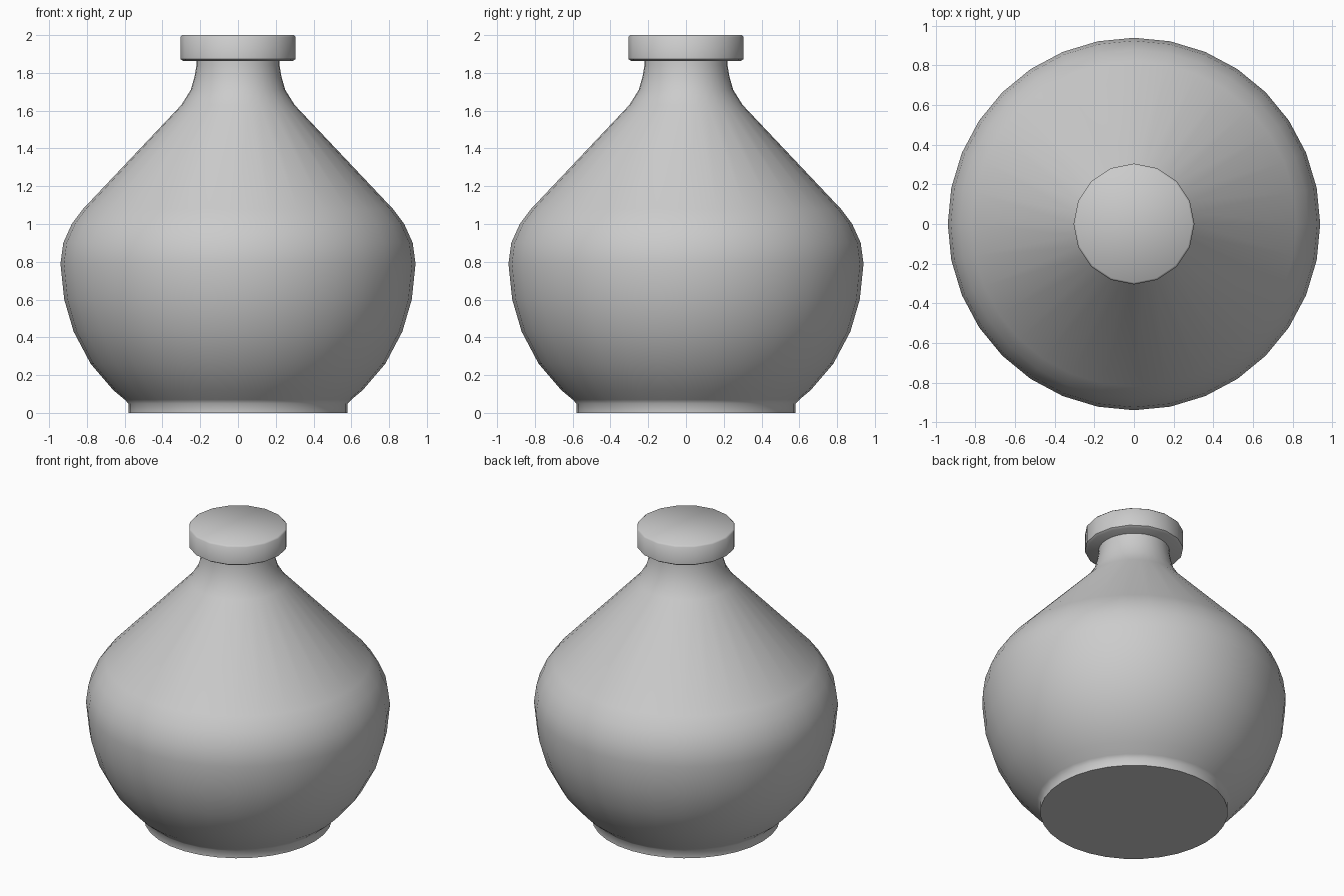
import bpy
import bmesh
from math import cos, sin, pi, radians

cube = bpy.data.objects.get("Cube")
if cube:
    bpy.data.objects.remove(cube, do_unlink=True)

grey = bpy.data.materials.new("plain grey")
grey.use_nodes = True
color = (0.6, 0.6, 0.6, 1)
grey.diffuse_color = color
grey.node_tree.nodes["Principled BSDF"].inputs["Base Color"].default_value = color


def lathe(name, profile, sides):
    """Spin a (radius, height) profile around z and close both ends."""
    bm = bmesh.new()
    rings = [[bm.verts.new((r * cos(2 * pi * i / sides), r * sin(2 * pi * i / sides), z))
              for i in range(sides)] for r, z in profile]
    for low, high in zip(rings, rings[1:]):
        for i in range(sides):
            j = (i + 1) % sides
            bm.faces.new((low[i], low[j], high[j], high[i]))
    bm.faces.new(rings[0][::-1])
    bm.faces.new(rings[-1])
    mesh = bpy.data.meshes.new(name)
    bm.to_mesh(mesh)
    bm.free()
    mesh.materials.append(grey)
    obj = bpy.data.objects.new(name, mesh)
    bpy.context.collection.objects.link(obj)
    bpy.ops.object.select_all(action="DESELECT")
    obj.select_set(True)
    bpy.context.view_layer.objects.active = obj
    bpy.ops.object.shade_smooth_by_angle(angle=radians(50))
    return obj


# Round body with foot, sloping shoulder and narrow neck
lathe("flask_body", [
    (0.58, 0), (0.58, 0.05), (0.6, 0.07), (0.66, 0.12), (0.78, 0.26), (0.87, 0.43),
    (0.92, 0.6), (0.94, 0.79), (0.925, 0.9), (0.88, 1.0), (0.82, 1.08),
    (0.3, 1.63), (0.25, 1.71), (0.23, 1.78), (0.22, 1.84), (0.22, 1.9)], 32)

# Flat disc stopper with softened rims
lathe("stopper", [
    (0.29, 1.863), (0.305, 1.873), (0.305, 1.99), (0.295, 2.0)], 16)
